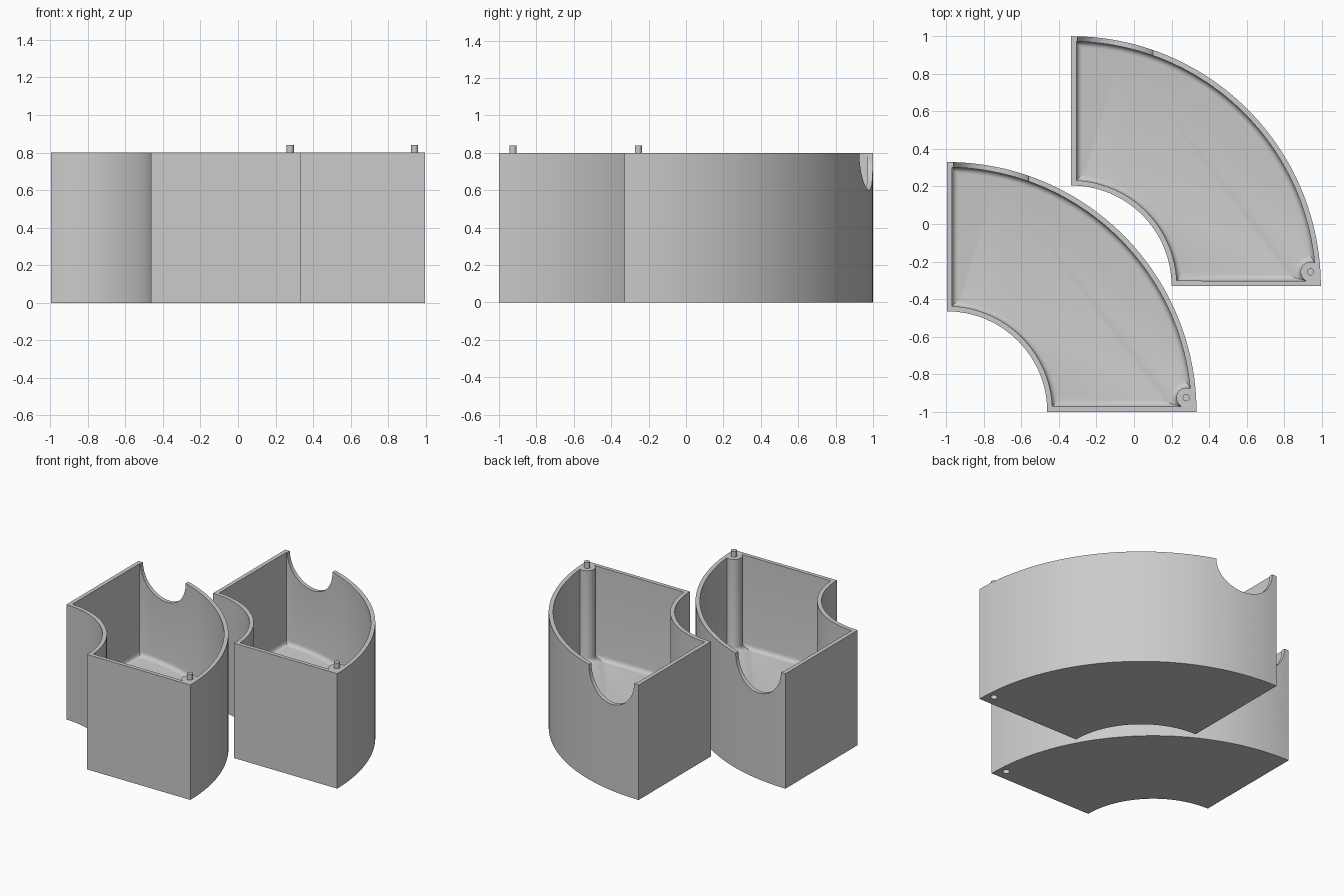
import bpy
import bmesh
from math import sin, cos, pi, radians, asin, sqrt

if "Cube" in bpy.data.objects:
    bpy.data.objects.remove(bpy.data.objects["Cube"], do_unlink=True)

R_OUT, R_IN = 1.33, 0.535      # quarter ring radii
HEIGHT, WALL = 0.8, 0.028
FLOOR, FILLET = 0.16, 0.03
POST = (1.275, 0.075)          # corner post position
POST_R = 0.053

grey = bpy.data.materials.new("light_grey")
grey.use_nodes = True
colour = (0.6, 0.6, 0.6, 1)
grey.diffuse_color = colour
grey.node_tree.nodes["Principled BSDF"].inputs["Base Color"].default_value = colour


def arc(cx, cy, r, a0, a1, n):
    return [(cx + r * cos(a0 + (a1 - a0) * i / n),
             cy + r * sin(a0 + (a1 - a0) * i / n)) for i in range(n + 1)]


def finish(name, bm):
    bmesh.ops.recalc_face_normals(bm, faces=bm.faces)
    mesh = bpy.data.meshes.new(name)
    bm.to_mesh(mesh)
    bm.free()
    mesh.materials.append(grey)
    obj = bpy.data.objects.new(name, mesh)
    bpy.context.collection.objects.link(obj)
    return obj


def prism(name, points, z0, z1, fillet=0):
    """Extrude an outline upwards, optionally rounding its bottom rim."""
    bm = bmesh.new()
    base = bm.faces.new([bm.verts.new((x, y, z0)) for x, y in points])
    rim = list(base.edges)
    top = bmesh.ops.extrude_face_region(bm, geom=[base], use_keep_orig=True)["geom"]
    for v in top:
        if isinstance(v, bmesh.types.BMVert):
            v.co.z = z1
    bmesh.ops.recalc_face_normals(bm, faces=bm.faces)
    if fillet:
        bmesh.ops.bevel(bm, geom=rim, offset=fillet, segments=4, profile=0.5,
                        affect='EDGES', clamp_overlap=False)
    return finish(name, bm)


def activate(obj):
    bpy.ops.object.select_all(action='DESELECT')
    obj.select_set(True)
    bpy.context.view_layer.objects.active = obj


def cut(obj, cutter):
    mod = obj.modifiers.new("cut", 'BOOLEAN')
    mod.operation = 'DIFFERENCE'
    mod.solver = 'EXACT'
    mod.object = cutter
    activate(obj)
    bpy.ops.object.modifier_apply(modifier=mod.name)
    bpy.data.objects.remove(cutter, do_unlink=True)


# Solid quarter ring
tray = prism("front_tray",
             arc(0, 0, R_OUT, 0, pi / 2, 48) + arc(0, 0, R_IN, pi / 2, 0, 32),
             0, HEIGHT)

# Cavity, leaving the walls, the floor and the round corner post
r_big, r_small = R_OUT - WALL, R_IN + WALL
big0, big1 = asin(0.123 / r_big), pi / 2 - asin(WALL / r_big)
small0, small1 = asin(WALL / r_small), pi / 2 - asin(WALL / r_small)
outline = (arc(0, 0, r_big, big0, big1, 46)
           + arc(0, 0, r_small, small1, small0, 32)
           + arc(*POST, POST_R, radians(245), radians(68), 14))
cut(tray, prism("cavity", outline, FLOOR, HEIGHT + 0.2, FILLET))

# Half-round notch through the outer wall
bpy.ops.mesh.primitive_cylinder_add(vertices=64, radius=0.2, depth=0.5,
                                    location=(0.235, 1.3, HEIGHT),
                                    rotation=(pi / 2, 0, 0))
cut(tray, bpy.context.object)

# Peg socket under the post
bpy.ops.mesh.primitive_cylinder_add(vertices=24, radius=0.022, depth=0.1,
                                    location=(*POST, 0))
cut(tray, bpy.context.object)

# Peg on top of the post
peg = prism("front_peg", arc(*POST, 0.019, 0, 2 * pi * 23 / 24, 23),
            HEIGHT - 0.01, HEIGHT + 0.04)

for obj in (tray, peg):
    activate(obj)
    bpy.ops.object.shade_smooth_by_angle(angle=radians(30))

# Two identical trays, nested diagonally
for obj in (tray, peg):
    twin = obj.copy()
    twin.data = obj.data.copy()
    twin.name = obj.name.replace("front", "back")
    bpy.context.collection.objects.link(twin)
    obj.location = (-0.997, -1, 0)
    twin.location = (-0.335, -0.33, 0)
